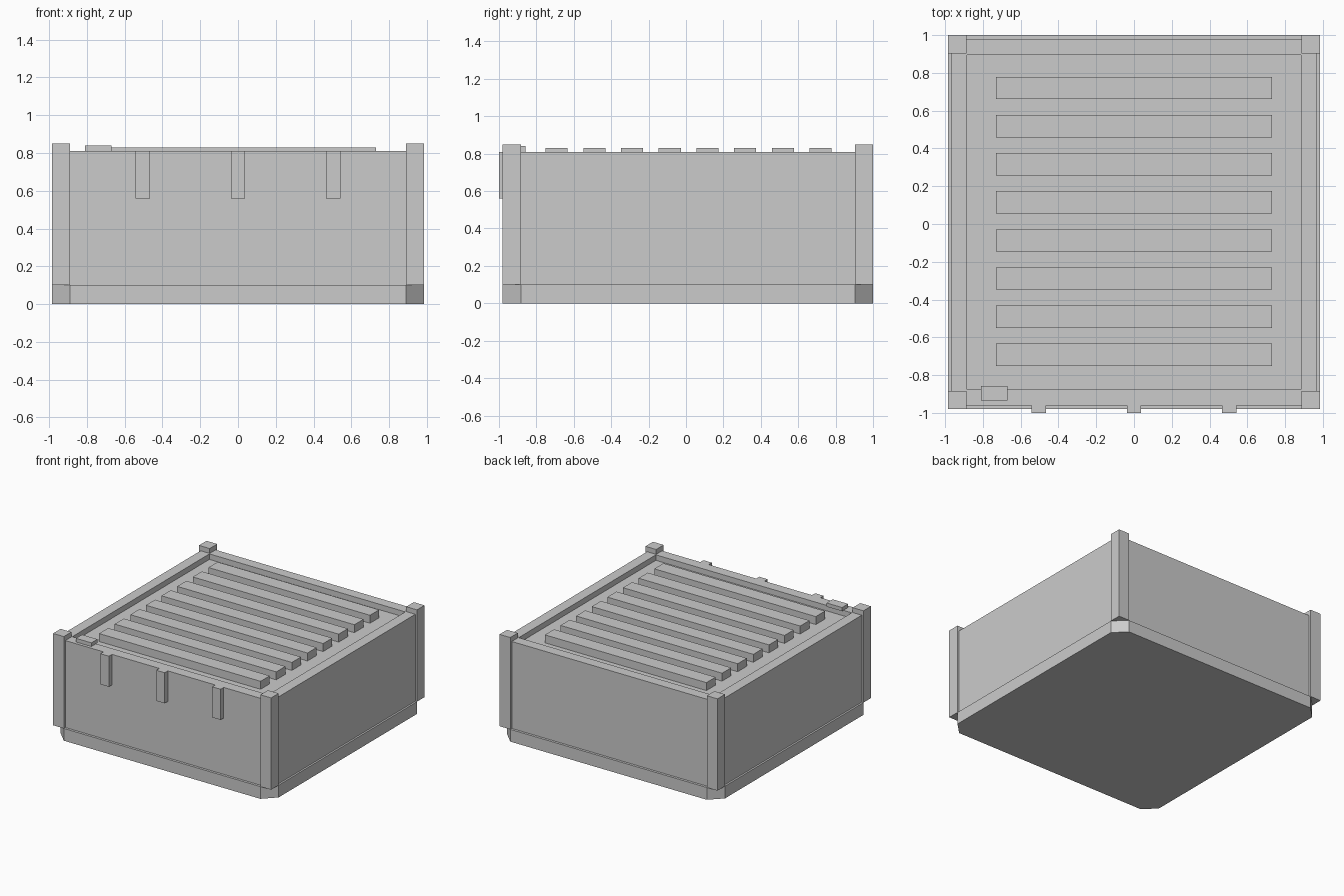
import bpy
import bmesh

cube = bpy.data.objects.get("Cube")
if cube:
    bpy.data.objects.remove(cube, do_unlink=True)

# Single grey finish
grey = bpy.data.materials.new("light_grey")
grey.use_nodes = True
colour = (0.6, 0.6, 0.6, 1.0)
grey.diffuse_color = colour
grey.node_tree.nodes["Principled BSDF"].inputs["Base Color"].default_value = colour


def finish(name, bm):
    bmesh.ops.recalc_face_normals(bm, faces=bm.faces)
    mesh = bpy.data.meshes.new(name)
    bm.to_mesh(mesh)
    bm.free()
    mesh.materials.append(grey)
    obj = bpy.data.objects.new(name, mesh)
    bpy.context.collection.objects.link(obj)
    return obj


def box_mesh(x, y, z):
    """Box from (min, max) ranges on each axis."""
    bm = bmesh.new()
    bmesh.ops.create_cube(bm, size=1)
    for v in bm.verts:
        v.co = [r[0] if c < 0 else r[1] for c, r in zip(v.co, (x, y, z))]
    return bm


def box(name, x, y, z):
    return finish(name, box_mesh(x, y, z))


HALF, FRONT, BACK = 0.985, -0.98, 1.0
POST, BASE, TOP, FLOOR = 0.097, 0.1, 0.81, 0.765

# Base with chamfered vertical corners
bm = box_mesh((-HALF, HALF), (FRONT, BACK), (0, BASE))
corners = [e for e in bm.edges
           if abs(e.verts[0].co.z - e.verts[1].co.z) > BASE / 2]
bmesh.ops.bevel(bm, geom=corners, offset=POST, offset_type='OFFSET',
                segments=1, affect='EDGES')
finish("base", bm)

# Main body with a sunken tray in the top
bm = box_mesh((-0.97, 0.97), (-0.96, 0.98), (BASE, TOP))
bm.faces.ensure_lookup_table()
lid = max(bm.faces, key=lambda f: f.calc_center_median().z)
bmesh.ops.inset_region(bm, faces=[lid], thickness=0.12)
tray = bmesh.ops.extrude_discrete_faces(bm, faces=[lid])["faces"][0]
for v in tray.verts:
    v.co.z = FLOOR
finish("body", bm)

# Corner posts
for side, x in (("right", (-HALF, POST - HALF)), ("left", (HALF - POST, HALF))):
    for end, y in (("front", (FRONT, FRONT + POST)), ("back", (BACK - POST, BACK))):
        box(f"{end}_{side}_post", x, y, (BASE, 0.85))

# Slats across the tray
for i in range(8):
    mid = -0.692 + i * 0.2017
    box(f"slat_{i + 1}", (-0.73, 0.73), (mid - 0.059, mid + 0.059), (FLOOR, 0.83))

# Front clips
for name, mid in (("right", -0.505), ("middle", 0), ("left", 0.505)):
    box(f"{name}_clip", (mid - 0.038, mid + 0.038), (-1, -0.96), (0.56, TOP))

# Small raised block on the rim
box("rim_block", (-0.81, -0.67), (-0.935, -0.857), (TOP, 0.84))
